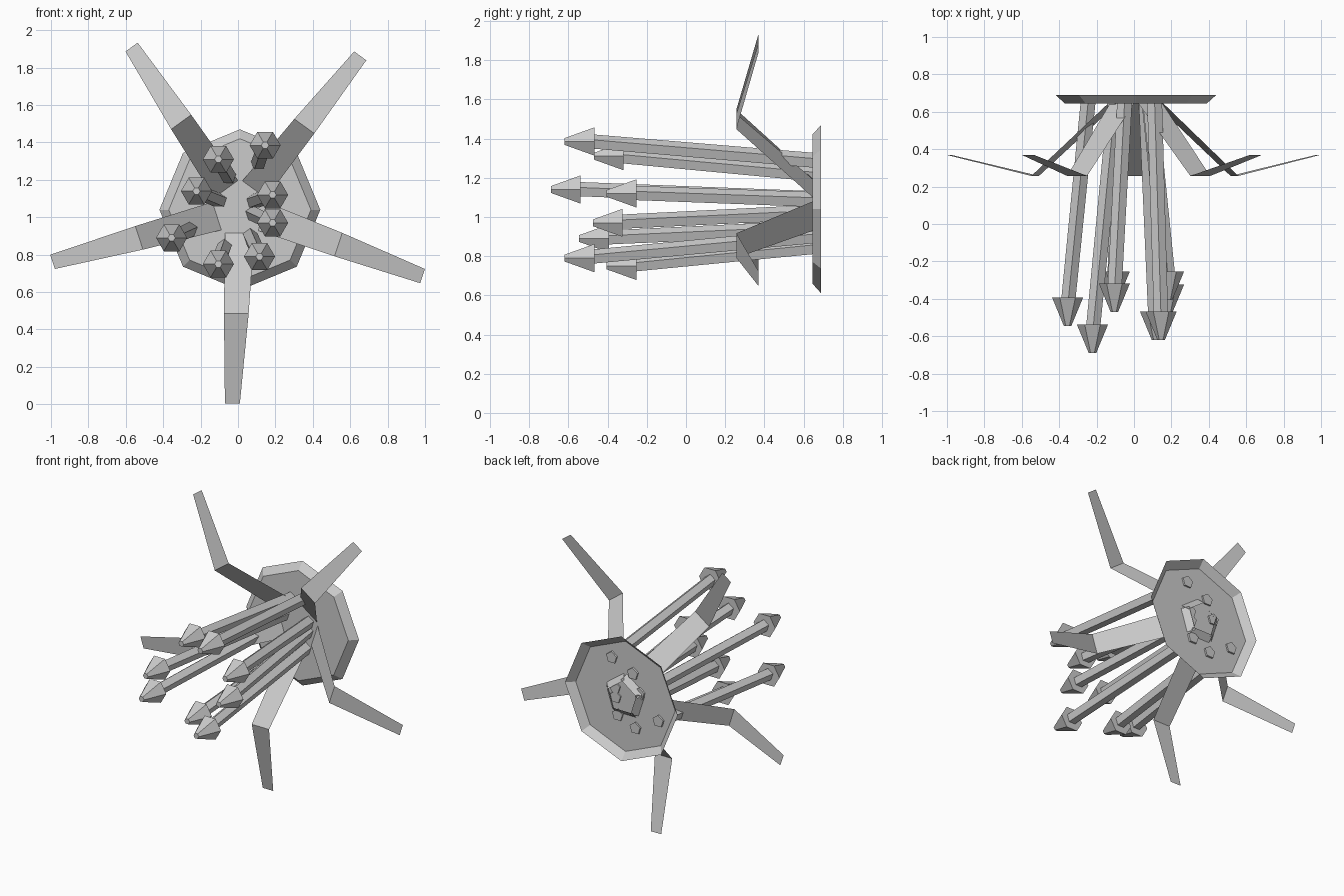
import bpy
from math import sin, cos, radians, tau
from mathutils import Vector

if "Cube" in bpy.data.objects:
    bpy.data.objects.remove(bpy.data.objects["Cube"])

CX, CZ = 0.01, 1.045  # flower centre in the front view


def add_mesh(name, verts, faces):
    me = bpy.data.meshes.new(name)
    me.from_pydata(verts, [], faces)
    me.update()
    ob = bpy.data.objects.new(name, me)
    bpy.context.collection.objects.link(ob)
    return ob


def ring(center, r, n, start=0.0):
    """n-sided ring facing the y axis."""
    x, y, z = center
    return [(x + r * cos(start + tau * i / n), y, z + r * sin(start + tau * i / n))
            for i in range(n)]


def frustum(name, c0, r0, c1, r1, n, start=0.0, caps=(True, True)):
    """Front ring c0 to back ring c1, with optional end caps."""
    verts = ring(c0, r0, n, start) + ring(c1, r1, n, start)
    faces = [(i, i + n, (i + 1) % n + n, (i + 1) % n) for i in range(n)]
    if caps[0]:
        faces.append(tuple(range(n)))
    if caps[1]:
        faces.append(tuple(reversed(range(n, 2 * n))))
    return add_mesh(name, verts, faces)


# Eight-sided shallow dish, open at the back
frustum("flower_dish", (CX, 0.645, CZ - 0.005), 0.38, (CX, 0.69, CZ - 0.005), 0.43, 8,
        caps=(True, False))

# Five bent flat petals: (radius, y, one side, other side)
profile = [(0.09, 0.68, -0.08, 0.08),
           (0.56, 0.257, -0.085, 0.047),
           (1.04, 0.37, -0.08, 0.0)]
for k in range(5):
    a = radians(270 + 72 * k)
    verts = []
    for r, y, s0, s1 in profile:
        for s in (s0, s1):
            verts.append((CX + r * cos(a) - s * sin(a), y,
                          CZ + r * sin(a) + s * cos(a)))
    add_mesh(f"petal_{k + 1}", verts, [(0, 1, 3, 2), (2, 3, 5, 4)])

# Stamens: head tip (x, y, z) and stalk root (x, z)
stamens = [((-0.105, -0.47, 1.31), (-0.05, 1.215)),
           ((0.145, -0.62, 1.385), (0.11, 1.285)),
           ((-0.222, -0.69, 1.14), (-0.10, 1.09)),
           ((0.185, -0.405, 1.12), (0.085, 1.085)),
           ((0.185, -0.475, 0.97), (0.08, 1.02)),
           ((-0.355, -0.545, 0.89), (-0.245, 0.94)),
           ((0.115, -0.62, 0.79), (0.065, 0.90)),
           ((-0.105, -0.405, 0.75), (-0.07, 0.845))]
for k, (tip, root) in enumerate(stamens):
    x, y, z = tip
    # Six-sided pointed head
    frustum(f"stamen_head_{k + 1}", tip, 0.02, (x, y + 0.152, z), 0.083, 6)
    # Five-sided stalk, rooted just through the dish floor
    frustum(f"stamen_stalk_{k + 1}", (x, y + 0.1, z), 0.04,
            (root[0], 0.657, root[1]), 0.042, 5, start=radians(90))
